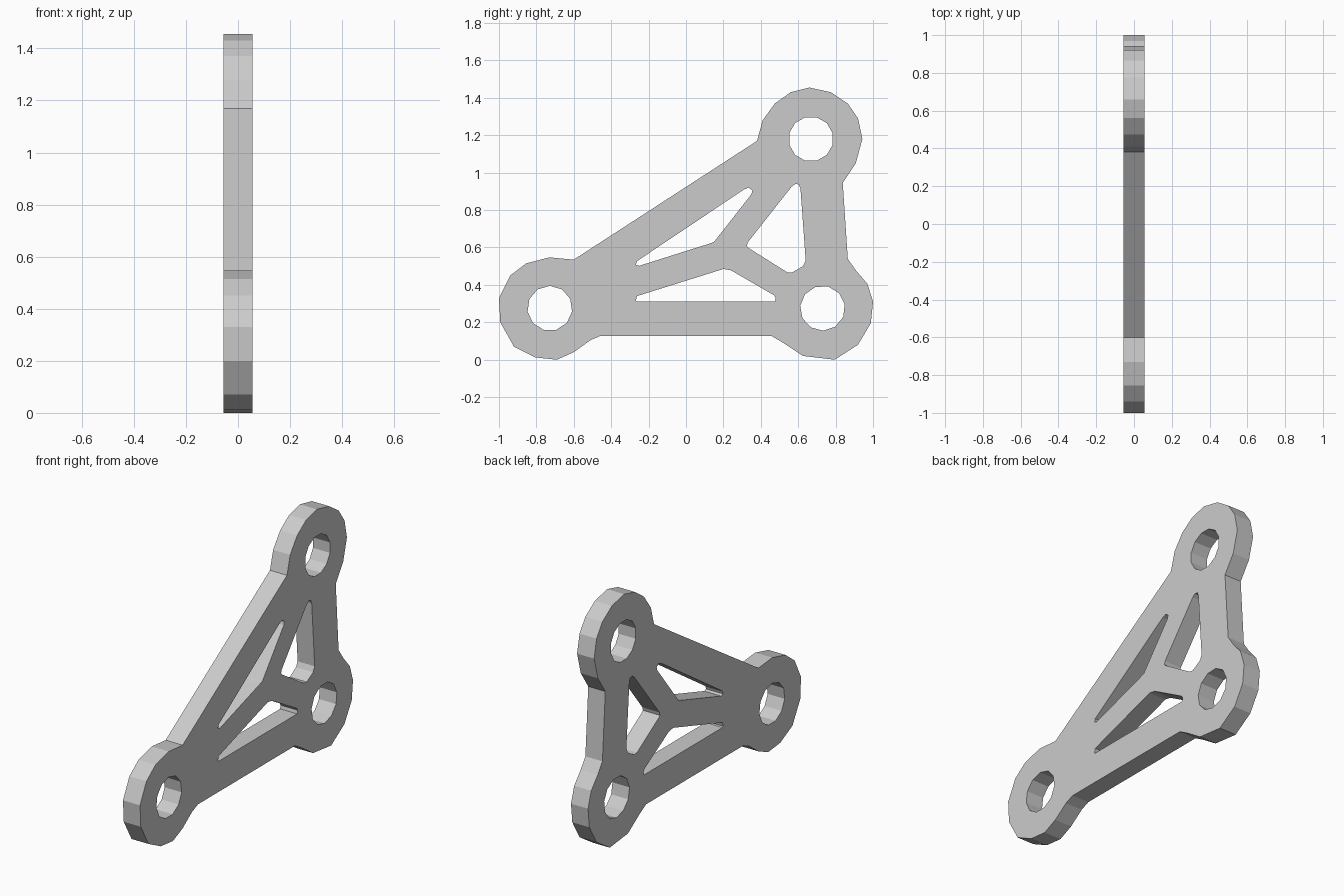
import bpy, bmesh, math
from mathutils import Matrix

if "Cube" in bpy.data.objects:
    bpy.data.objects.remove(bpy.data.objects["Cube"])

HALF = 0.056  # half the plate thickness

# Outer outline (y, z): top boss, right boss, left boss
outline = [
    (.38, 1.17), (.41, 1.28), (.475, 1.37), (.56, 1.43), (.66, 1.455), (.775, 1.43),
    (.865, 1.37), (.92, 1.29), (.943, 1.18), (.908, 1.05), (.838, .945),
    (.865, .54), (.91, .475), (.97, .405), (1, .31), (.988, .195), (.92, .08),
    (.795, 0), (.625, .02), (.52, .09), (.455, .128),
    (-.455, .128), (-.51, .105), (-.6, .04), (-.69, 0), (-.805, .012), (-.92, .07),
    (-.993, .2), (-1, .33), (-.94, .45), (-.855, .515), (-.73, .547), (-.6, .535)]

# Lightening pockets between the ribs
pockets = [
    [(-.268, .508), (-.262, .527), (.31, .91), (.335, .92), (.355, .905), (.35, .885),
     (.15, .63), (.13, .622), (-.25, .502)],
    [(.325, .607), (.33, .627), (.565, .925), (.585, .94), (.603, .937), (.612, .915),
     (.64, .53), (.625, .5), (.565, .465), (.54, .468), (.335, .597)],
    [(-.268, .315), (-.262, .34), (.2, .485), (.24, .478), (.47, .345), (.48, .33),
     (.475, .31), (-.262, .31)]]


def ring(cy, cz, r, sides, turn):
    return [(cy + r * math.cos(turn + i * math.tau / sides),
             cz + r * math.sin(turn + i * math.tau / sides)) for i in range(sides)]


# Bolt holes in the three bosses
bolt_holes = [ring(.668, 1.18, .12, 12, math.radians(15)),
              ring(.73, .275, .12, 11, math.radians(10)),
              ring(-.728, .275, .12, 11, math.radians(-8))]

# Filled flat curve with holes, given thickness
curve = bpy.data.curves.new("plate_profile", 'CURVE')
curve.dimensions = '2D'
curve.fill_mode = 'BOTH'
curve.extrude = HALF
for loop in [outline] + pockets + bolt_holes:
    s = curve.splines.new('POLY')
    s.points.add(len(loop) - 1)
    for p, (y, z) in zip(s.points, loop):
        p.co = (y, z, 0, 1)
    s.use_cyclic_u = True
helper = bpy.data.objects.new("plate_profile", curve)
bpy.context.collection.objects.link(helper)
bpy.context.view_layer.update()
mesh = bpy.data.meshes.new_from_object(
    helper.evaluated_get(bpy.context.evaluated_depsgraph_get()))
bpy.data.objects.remove(helper)

# Stand the plate upright in the y-z plane, weld and flat shade
mesh.transform(Matrix(((0, 0, 1, 0), (1, 0, 0, 0), (0, 1, 0, 0), (0, 0, 0, 1))))
bm = bmesh.new()
bm.from_mesh(mesh)
bmesh.ops.remove_doubles(bm, verts=bm.verts, dist=1e-4)
bmesh.ops.recalc_face_normals(bm, faces=bm.faces)
for f in bm.faces:
    f.smooth = False
bm.to_mesh(mesh)
bm.free()
mesh.name = "bracket_plate"
plate = bpy.data.objects.new("bracket_plate", mesh)
bpy.context.collection.objects.link(plate)
